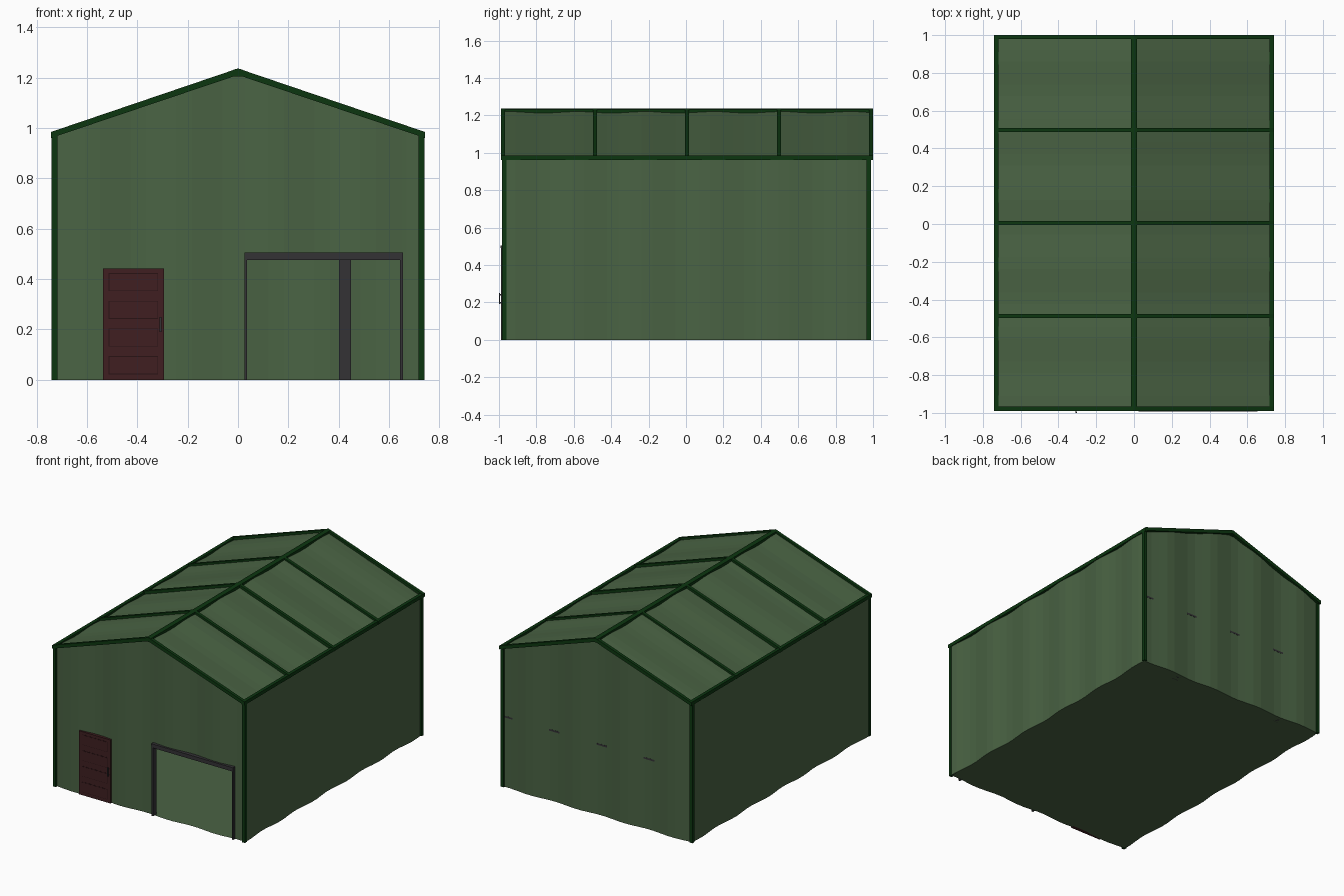
import bpy, bmesh, math

if "Cube" in bpy.data.objects:
    bpy.data.objects.remove(bpy.data.objects["Cube"], do_unlink=True)


def material(name, r, g, b):
    m = bpy.data.materials.new(name)
    m.use_nodes = True
    m.diffuse_color = (r, g, b, 1)
    m.node_tree.nodes["Principled BSDF"].inputs["Base Color"].default_value = (r, g, b, 1)
    return m


GREEN = material("sage green sheet", 0.068, 0.125, 0.057)
TRIM = material("dark green trim", 0.0035, 0.037, 0.005)
RED = material("maroon door", 0.050, 0.0135, 0.015)
DARK_RED = material("dark maroon groove", 0.022, 0.006, 0.007)
GREY = material("charcoal steel", 0.034, 0.032, 0.036)

HALF_W, FRONT, BACK = 0.73, -0.972, 0.982
EAVE, RIDGE = 0.97, 1.222
PITCH, DEPTH = 0.365, 0.007      # corrugation period and height


def add(name, bm, mat):
    bmesh.ops.recalc_face_normals(bm, faces=bm.faces)
    mesh = bpy.data.meshes.new(name)
    bm.to_mesh(mesh)
    bm.free()
    mesh.materials.append(mat)
    ob = bpy.data.objects.new(name, mesh)
    bpy.context.collection.objects.link(ob)
    return ob


def box(name, x, y, z, mat):
    bm = bmesh.new()
    bmesh.ops.create_cube(bm, size=1)
    for v in bm.verts:
        for i, (lo, hi) in enumerate((x, y, z)):
            v.co[i] = lo if v.co[i] < 0 else hi
    return add(name, bm, mat)


def prism(name, profile, y0, y1, mat):
    """Extrude an XZ profile along y."""
    bm = bmesh.new()
    face = bm.faces.new([bm.verts.new((x, y0, z)) for x, z in profile])
    out = bmesh.ops.extrude_face_region(bm, geom=[face])
    for v in out["geom"]:
        if isinstance(v, bmesh.types.BMVert):
            v.co.y = y1
    return add(name, bm, mat)


def sheet(name, strips, mat):
    """Quads between pairs of low and high edges."""
    bm = bmesh.new()
    for quad in strips:
        bm.faces.new([bm.verts.new(p) for p in quad])
    bmesh.ops.remove_doubles(bm, verts=bm.verts, dist=1e-5)
    return add(name, bm, mat)


def wave(u):
    return -DEPTH * math.cos(math.tau * (u - 0.33) / PITCH)


def steps(lo, hi, extra=()):
    n = round((hi - lo) / (PITCH / 6))
    return sorted({lo + (hi - lo) * i / n for i in range(n + 1)} | set(extra))


def roof_z(x):
    return RIDGE - (RIDGE - EAVE) * abs(x) / HALF_W


# Corrugated gable walls, with the garage opening left free in the front
def gable(name, y, sign, opening=None):
    us = steps(-HALF_W, HALF_W, (0,) + (opening[:2] if opening else ()))
    strips = []
    for a, b in zip(us, us[1:]):
        inside = opening and opening[0] <= (a + b) / 2 <= opening[1]
        z = opening[2] if inside else 0
        ya, yb = y + sign * wave(a), y + sign * wave(b)
        strips.append(((a, ya, z), (b, yb, z), (b, yb, roof_z(b)), (a, ya, roof_z(a))))
    sheet(name, strips, GREEN)


OPEN = (0.03, 0.65, 0.48)
gable("front_wall", FRONT, -1, OPEN)
gable("back_wall", BACK, 1)

# Corrugated side walls and roof slopes
ys = steps(FRONT, BACK)
for side, s in (("left", 1), ("right", -1)):
    walls, slopes = [], []
    for a, b in zip(ys, ys[1:]):
        xa, xb = s * (HALF_W + wave(a)), s * (HALF_W + wave(b))
        walls.append(((xa, a, 0), (xb, b, 0), (xb, b, EAVE), (xa, a, EAVE)))
        wa, wb = wave(a) * 0.6, wave(b) * 0.6
        slopes.append(((s * HALF_W, a, EAVE + wa), (s * HALF_W, b, EAVE + wb),
                       (0, b, RIDGE + wb), (0, a, RIDGE + wa)))
    sheet(side + "_wall", walls, GREEN)
    sheet(side + "_roof", slopes, GREEN)

# Floor following the wavy wall line
xs = steps(-HALF_W, HALF_W)
outline = [(x, FRONT - wave(x), 0) for x in xs]
outline += [(HALF_W + wave(y), y, 0) for y in ys[1:-1]]
outline += [(x, BACK + wave(x), 0) for x in reversed(xs)]
outline += [(-HALF_W - wave(y), y, 0) for y in reversed(ys[1:-1])]
bm = bmesh.new()
bm.faces.new([bm.verts.new(p) for p in outline])
bmesh.ops.triangulate(bm, faces=bm.faces)
add("floor", bm, GREEN)

# Corner posts and eave rails
for side, s in (("left", 1), ("right", -1)):
    x = sorted((s * 0.718, s * 0.741))
    box(side + "_front_post", x, (-0.983, -0.96), (0, 0.975), TRIM)
    box(side + "_back_post", x, (0.965, 0.988), (0, 0.975), TRIM)
    box(side + "_eave_rail", x, (-0.985, 0.995), (0.962, 0.986), TRIM)

# Rafter strips over the roof, and the ridge
rafter = [(-0.742, 0.985), (0, 1.237), (0.742, 0.985),
          (0.742, 0.961), (0, 1.211), (-0.742, 0.961)]
for i in range(5):
    y = -0.978 + i * 0.4918
    prism("roof_strip_%d" % (i + 1), rafter, y - 0.011, y + 0.011, TRIM)
prism("ridge_cap", [(-0.017, 1.232), (0, 1.237), (0.017, 1.232), (0.017, 1.205), (-0.017, 1.205)],
      -0.985, 0.995, TRIM)

# Garage opening frame
for side, x in (("right", (0.025, 0.036)), ("left", (0.644, 0.655))):
    box(side + "_garage_jamb", x, (-0.988, -0.952), (0, 0.49), GREY)
box("garage_lintel", (0.025, 0.655), (-0.988, -0.952), (0.476, 0.492), GREY)
box("garage_lintel_cap", (0.025, 0.655), (-0.992, -0.952), (0.492, 0.505), GREY)

# Entrance door with four panels and a pull handle
box("door", (-0.537, -0.294), (-0.986, -0.96), (0, 0.443), RED)
for i in range(4):
    z = 0.022 + i * 0.11
    box("door_groove_%d" % (i + 1), (-0.514, -0.317), (-0.9868, -0.985), (z, z + 0.072), DARK_RED)
    box("door_panel_%d" % (i + 1), (-0.511, -0.320), (-0.9880, -0.985),
        (z + 0.003, z + 0.069), RED)
box("door_handle", (-0.311, -0.303), (-1.0, -0.995), (0.19, 0.25), GREY)
for z in (0.195, 0.237):
    box("handle_stem", (-0.310, -0.304), (-0.996, -0.985), (z, z + 0.008), GREY)

# Inner steelwork on the back wall: girt and I-shaped columns
girt_y = BACK - DEPTH * 0.72
box("back_girt", (-0.715, 0.715), (girt_y - 0.03, girt_y), (0.484, 0.496), GREY)
for side, s in (("left", 1), ("right", -1)):
    box(side + "_column_web", sorted((s * 0.418, s * 0.432)), (0.925, 0.955), (0, 1.05), GREY)
    for y in (0.917, 0.952):
        box(side + "_column_flange", sorted((s * 0.402, s * 0.448)), (y, y + 0.008),
            (0, 1.05), GREY)
box("centre_column", (-0.02, 0.004), (0.94, girt_y - 0.001), (0.49, 1.19), GREY)
